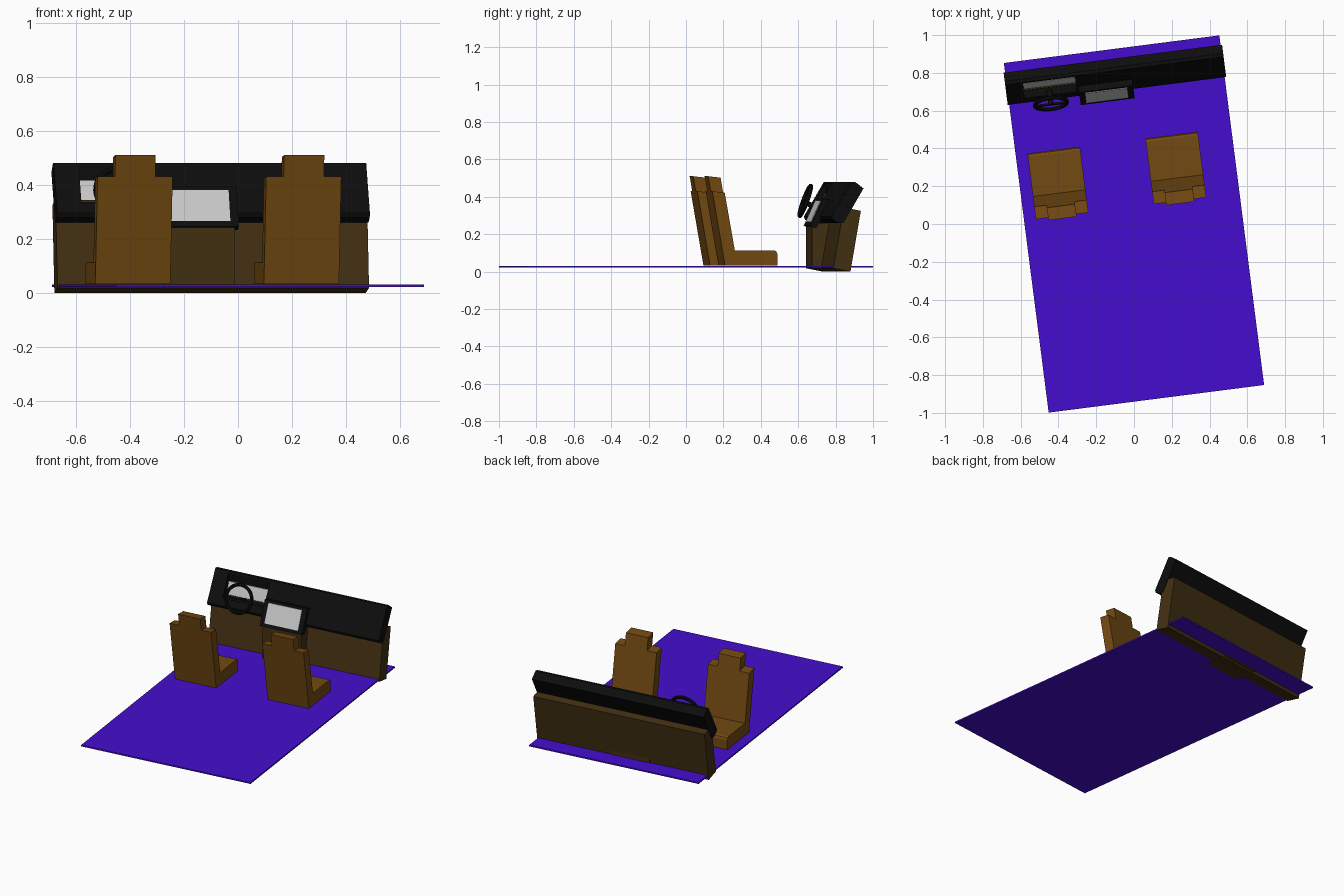
import bpy, bmesh, math
from mathutils import Matrix, Vector

if "Cube" in bpy.data.objects:
    bpy.data.objects.remove(bpy.data.objects["Cube"])

TURN = Matrix.Rotation(math.radians(7.3), 4, 'Z')   # whole cabin is turned a little


def material(name, rgb):
    m = bpy.data.materials.new(name)
    m.diffuse_color = (*rgb, 1)
    m.use_nodes = True
    m.node_tree.nodes["Principled BSDF"].inputs["Base Color"].default_value = m.diffuse_color
    return m


PURPLE = material("purple_floor", (0.06, 0.004, 0.62))
TAN = material("tan_seat", (0.17, 0.068, 0.006))
BROWN = material("dark_brown_panel", (0.055, 0.029, 0.006))
BLACK = material("black_trim", (0.004, 0.004, 0.004))
GREY = material("light_grey_screen", (0.58, 0.58, 0.58))


def prism(name, near, far, mat):
    """Solid between two matching outlines."""
    bm = bmesh.new()
    a = [bm.verts.new(p) for p in near]
    b = [bm.verts.new(p) for p in far]
    n = len(a)
    bm.faces.new(a)
    bm.faces.new(b[::-1])
    for i in range(n):
        bm.faces.new((a[i], b[i], b[(i + 1) % n], a[(i + 1) % n]))
    bmesh.ops.recalc_face_normals(bm, faces=bm.faces)
    me = bpy.data.meshes.new(name)
    bm.to_mesh(me)
    bm.free()
    me.materials.append(mat)
    ob = bpy.data.objects.new(name, me)
    bpy.context.collection.objects.link(ob)
    ob.matrix_world = TURN
    return ob


def side_profile(name, x0, x1, pts, mat):
    """Side outline (y, z) stretched across x."""
    return prism(name, [(x0, y, z) for y, z in pts], [(x1, y, z) for y, z in pts], mat)


def rect(y0, y1, z0, z1):
    return [(y0, z0), (y1, z0), (y1, z1), (y0, z1)]


# Floor
side_profile("floor", -0.575, 0.575, rect(-0.933, 0.933, 0.022, 0.031), PURPLE)

# Lower dashboard panel, leaning forward, and centre console
side_profile("dash_lower_panel", -0.581, 0.581,
             [(0.72, 0.018), (0.812, 0.0), (0.868, 0.325), (0.776, 0.343)], BROWN)
side_profile("centre_console", -0.185, 0.075,
             [(0.67, 0.018), (0.822, 0.012), (0.822, 0.06), (0.80, 0.26), (0.67, 0.26)], BROWN)

# Upper dashboard with a pocket for the instruments
dash = side_profile("dash_top", -0.583, 0.583,
                    [(0.75, 0.26), (0.775, 0.26), (0.882, 0.445), (0.836, 0.48),
                     (0.818, 0.48), (0.71, 0.295), (0.716, 0.278)], BLACK)
cutter = side_profile("instrument_pocket_cutter", -0.49, -0.21,
                      [(0.66, 0.335), (0.785, 0.335), (0.817, 0.415), (0.815, 0.472), (0.66, 0.472)], BLACK)
cutter.hide_render = True
cutter.hide_set(True)
cut = dash.modifiers.new("pocket", 'BOOLEAN')
cut.operation = 'DIFFERENCE'
cut.solver = 'EXACT'
cut.object = cutter
side_profile("instrument_screen", -0.489, -0.211,
             [(0.780, 0.336), (0.787, 0.336), (0.819, 0.416), (0.812, 0.416)], GREY)

# Centre display: tilted frame with a thin screen on its face
side_profile("display_frame", -0.20, 0.088,
             [(0.66, 0.245), (0.69, 0.233), (0.775, 0.38), (0.728, 0.393)], BLACK)
slope = (0.728 - 0.66) / (0.393 - 0.245)
edge = [(0.66 + slope * (z - 0.245), z) for z in (0.265, 0.38)]
side_profile("display_screen", -0.17, 0.057,
             [(edge[0][0] - 0.004, edge[0][1]), (edge[0][0] + 0.003, edge[0][1]),
              (edge[1][0] + 0.003, edge[1][1]), (edge[1][0] - 0.004, edge[1][1])], GREY)

# Steering wheel: rim, cross spoke and short column
WHEEL = TURN @ Matrix.Translation((-0.355, 0.688, 0.378)) @ Matrix.Rotation(math.radians(70), 4, 'X')


def wheel_part(name, offset, scale=(1, 1, 1)):
    ob = bpy.context.object
    ob.name = name
    ob.matrix_world = WHEEL @ Matrix.Translation(offset) @ Matrix.Diagonal((*scale, 1))
    ob.data.materials.append(BLACK)
    return ob


bpy.ops.mesh.primitive_torus_add(major_radius=0.086, minor_radius=0.011,
                                 major_segments=32, minor_segments=8)
wheel_part("steering_rim", (0, 0, 0))
bpy.ops.object.shade_smooth_by_angle()
bpy.ops.mesh.primitive_cube_add(size=1)
wheel_part("steering_spoke", (0, -0.01, 0), (0.17, 0.016, 0.01))
bpy.ops.mesh.primitive_cylinder_add(vertices=12, radius=0.014, depth=0.08)
wheel_part("steering_column", (0, -0.01, -0.038))


# Seats
def seat(label, cx):
    w, h = 0.14, 0.075
    side_profile(label + "_cushion", cx - w, cx + w,
                 [(0.16, 0.032), (0.442, 0.032), (0.442, 0.096), (0.436, 0.108),
                  (0.424, 0.114), (0.16, 0.112)], TAN)
    # stepped backrest outline, leaning back
    outline = [(-w, 0.032), (w, 0.032), (w, 0.43), (h, 0.43),
               (h, 0.51), (-h, 0.51), (-h, 0.43), (-w, 0.43)]

    def lean(z):
        return 0.16 - 0.173 * (z - 0.03)
    rear = [(cx + x, lean(z), z) for x, z in outline]
    front = [(cx + x, lean(z) + 0.067, z - (0.008 if z > 0.1 else 0)) for x, z in outline]
    prism(label + "_backrest", rear, front, TAN)


seat("left_seat", -0.372)
seat("right_seat", 0.257)
